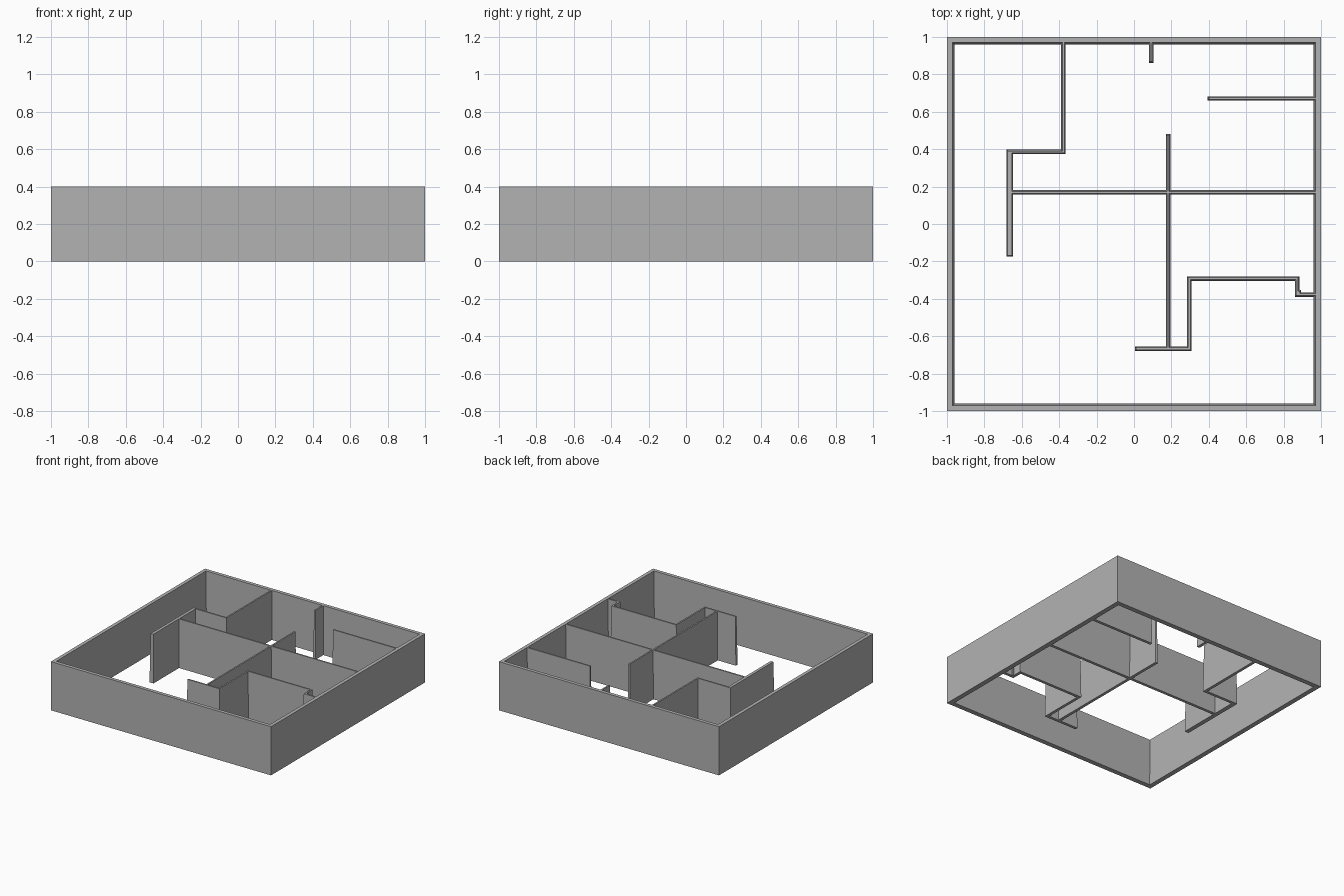
import bpy, bmesh
from mathutils import Vector

cube = bpy.data.objects.get("Cube")
if cube:
    bpy.data.objects.remove(cube)

HEIGHT = 0.4
TAPER = 0.006   # how far each wall face leans in from base to top

grey = bpy.data.materials.new("wall_grey")
grey.use_nodes = True
colour = (0.45, 0.45, 0.45, 1)
grey.diffuse_color = colour
grey.node_tree.nodes["Principled BSDF"].inputs["Base Color"].default_value = colour


def finish(name, bm):
    bmesh.ops.recalc_face_normals(bm, faces=bm.faces)
    mesh = bpy.data.meshes.new(name)
    bm.to_mesh(mesh)
    bm.free()
    mesh.materials.append(grey)
    obj = bpy.data.objects.new(name, mesh)
    bpy.context.collection.objects.link(obj)
    return obj


def outline(points, widths, lean):
    """Outline of a right-angled wall run, drawn in by lean on every side."""
    pts = [Vector(p) for p in points]
    dirs = [(b - a).normalized() for a, b in zip(pts, pts[1:])]
    offs = [Vector((-d.y, d.x)) * (w / 2 - lean) for d, w in zip(dirs, widths)]
    pts[0] += dirs[0] * lean
    pts[-1] -= dirs[-1] * lean
    shift = [offs[0]] + [a + b for a, b in zip(offs, offs[1:])] + [offs[-1]]
    left = [p + s for p, s in zip(pts, shift)]
    right = [p - s for p, s in zip(pts, shift)]
    return left + right[::-1]


def wall(name, points, widths):
    bm = bmesh.new()
    rings = [[bm.verts.new((p.x, p.y, z)) for p in outline(points, widths, lean)]
             for z, lean in ((0, 0), (HEIGHT, TAPER))]
    low, high = rings
    n = len(low)
    bm.faces.new(low[::-1])
    bm.faces.new(high)
    for i in range(n):
        j = (i + 1) % n
        bm.faces.new((low[i], low[j], high[j], high[i]))
    return finish(name, bm)


# Outer wall: plumb outside, leaning inside, open above and below
bm = bmesh.new()
corners = ((-1, -1), (1, -1), (1, 1), (-1, 1))
rings = [[bm.verts.new((x * r, y * r, z)) for x, y in corners]
         for r, z in ((1, 0), (1, HEIGHT), (0.971, HEIGHT), (0.96, 0))]
for k in range(4):
    a, b = rings[k], rings[(k + 1) % 4]
    for i in range(4):
        j = (i + 1) % 4
        bm.faces.new((a[i], a[j], b[j], b[i]))
finish("outer_wall", bm)

# Inner partitions
T = 0.024
IN = 0.98       # ends buried in the outer wall
wall("back_left_partition",
     [(-0.377, IN), (-0.377, 0.385), (-0.664, 0.385), (-0.664, -0.175)],
     [T, T, 0.036])
wall("cross_partition", [(-0.66, 0.169), (IN, 0.169)], [T])
wall("long_partition", [(0.182, 0.482), (0.182, -0.665)], [T])
wall("front_right_partition",
     [(0.006, -0.667), (0.295, -0.667), (0.295, -0.292), (0.872, -0.292),
      (0.872, -0.377), (IN, -0.377)], [T] * 5)
wall("jog_post", [(0.882, -0.352), (0.882, -0.385)], [T])
wall("back_right_partition", [(0.394, 0.671), (IN, 0.671)], [T])
wall("back_stub", [(0.091, IN), (0.091, 0.862)], [T])
